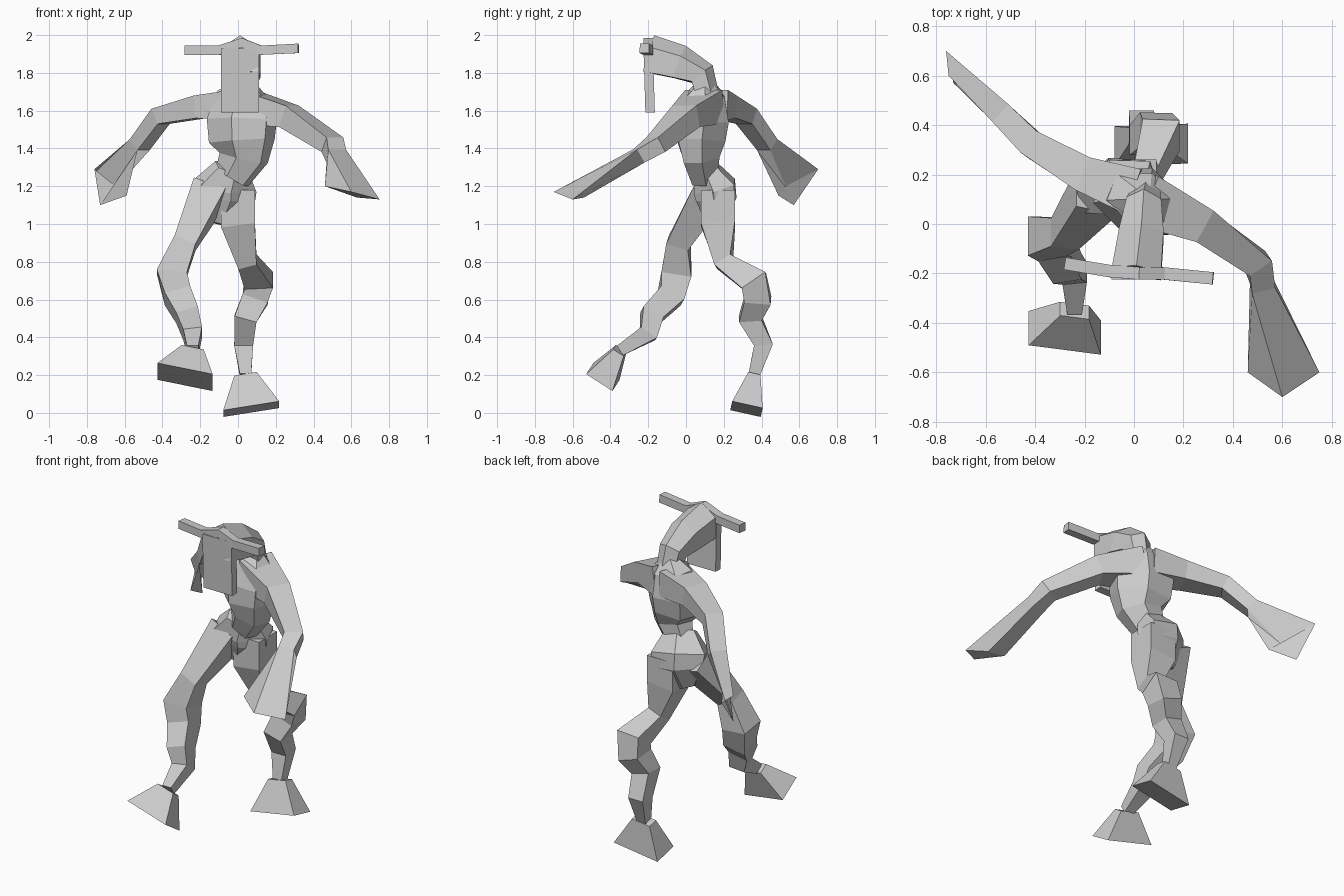
import bpy
import bmesh
from math import cos, sin, pi
from mathutils import Vector

if "Cube" in bpy.data.objects:
    bpy.data.objects.remove(bpy.data.objects["Cube"])

# One flat clay grey for the whole figure
tone = 0.6
clay = bpy.data.materials.new("clay_grey")
clay.use_nodes = True
clay.diffuse_color = (tone, tone, tone, 1)
shader = clay.node_tree.nodes["Principled BSDF"]
shader.inputs["Base Color"].default_value = clay.diffuse_color


def polygon(sides):
    """Regular cross-section whose flat sides lie at distance one."""
    corner = 1 / cos(pi / sides)
    angles = [(2 * k + 1) * pi / sides for k in range(sides)]
    return [(corner * cos(angle), corner * sin(angle)) for angle in angles]


SQUARE = polygon(4)
HEXAGON = polygon(6)
GABLE = [(u, max(v, -.6)) for u, v in HEXAGON]
ACROSS, UPWARD = Vector((1, 0, 0)), Vector((0, 0, 1))
CHEST_TURN, HIP_TURN = Vector((1, -.4, 0)), Vector((1, .3, 0))


def add_object(name, bm):
    """Turn the bmesh into a flat-shaded object in the clay colour."""
    bmesh.ops.recalc_face_normals(bm, faces=bm.faces)
    mesh = bpy.data.meshes.new(name)
    bm.to_mesh(mesh)
    bm.free()
    mesh.materials.append(clay)
    obj = bpy.data.objects.new(name, mesh)
    bpy.context.collection.objects.link(obj)


def loft(name, joints, side=ACROSS, section=SQUARE, depth=1, radius=.06, tip=()):
    """Skin a section along joints (x, y, z, optional radius); tip gives the end corners."""
    bm = bmesh.new()
    path = [Vector(joint[:3]) for joint in joints]
    if tip:
        path.append(sum(map(Vector, tip), Vector()) / len(tip))
    last = len(path) - 1
    loops = []
    for i, joint in enumerate(joints):
        size = joint[3] if len(joint) > 3 else radius
        before = path[i] - path[max(i - 1, 0)]
        after = path[min(i + 1, last)] - path[i]
        tangent = (before.normalized() + after.normalized()).normalized()
        wide = (side - tangent * side.dot(tangent)).normalized()
        deep = tangent.cross(wide) * depth
        loops.append([bm.verts.new(path[i] + (wide * u + deep * v) * size)
                      for u, v in section])
    if tip:
        loops.append([bm.verts.new(corner) for corner in tip])
    for low, high in zip(loops, loops[1:]):
        for k in range(len(section)):
            bm.faces.new((low[k - 1], low[k], high[k], high[k - 1]))
    bm.faces.new(loops[0])
    bm.faces.new(loops[-1])
    add_object(name, bm)


# Trunk: chest twisted one way, pelvis the other
loft("chest", [(.05, .1, 1.75, .05), (.03, .1, 1.68, .13), (.02, .09, 1.55, .17),
               (.02, .08, 1.44, .16), (.03, .08, 1.35, .12), (-.03, .1, 1.25, .09)],
     side=CHEST_TURN, section=HEXAGON, depth=.75)
loft("pelvis", [(-.03, .1, 1.3, .09), (-.07, .15, 1.2, .16),
                (-.07, .16, 1.13, .15), (-.1, .15, 1)],
     side=HIP_TURN, section=HEXAGON, depth=.65)

# Head: gabled hood, cross bar and hanging face plate
loft("hood", [(.05, .1, 1.66), (.04, .07, 1.78, .07), (.03, -.04, 1.83, .09),
              (.01, -.2, 1.87, .1)], section=GABLE, depth=1.15)
loft("horn_bar", [(-.28, -.16, 1.92), (-.1, -.19, 1.92), (.02, -.2, 1.96),
                  (.12, -.2, 1.92), (.32, -.22, 1.93)], side=UPWARD, radius=.025)
loft("face_plate", [(.01, -.2, 1.93), (.01, -.19, 1.59)], depth=.25, radius=.1)

# Arms, each ending in a flared hand
loft("left_arm", [(.04, .1, 1.62, .09), (.27, 0, 1.57), (.5, -.16, 1.42, .045),
                  (.52, -.25, 1.36, .04)], side=UPWARD, depth=1.2,
     tip=[(.6, -.7, 1.17), (.46, -.6, 1.2), (.63, -.54, 1.14), (.75, -.6, 1.13)])
loft("right_arm", [(0, .13, 1.63, .08), (-.2, .2, 1.62), (-.41, .32, 1.57, .045),
                   (-.52, .43, 1.42, .04)], side=UPWARD, depth=1.2,
     tip=[(-.76, .7, 1.29), (-.73, .57, 1.1), (-.59, .49, 1.15), (-.75, .6, 1.28)])

# Legs with knotted knees
loft("left_leg", [(0, .17, 1.18, .09), (0, .17, 1, .09), (.05, .2, .8, .05),
                  (.11, .36, .7, .075), (.09, .38, .6, .07), (.04, .34, .5),
                  (.03, .41, .36, .05), (.04, .36, .2, .03)])
loft("right_leg", [(-.15, .13, 1.17, .09), (-.28, -.04, .9), (-.35, -.05, .74, .08),
                   (-.32, -.08, .62, .07), (-.27, -.18, .52), (-.24, -.2, .42, .05),
                   (-.24, -.35, .33, .03)])

# Feet flaring from the ankles
loft("left_foot", [(.04, .36, .2), (.07, .32, .02, .15)], depth=.55)
loft("right_foot", [(-.24, -.35, .33), (-.28, -.44, .19, .15)], depth=.55)
